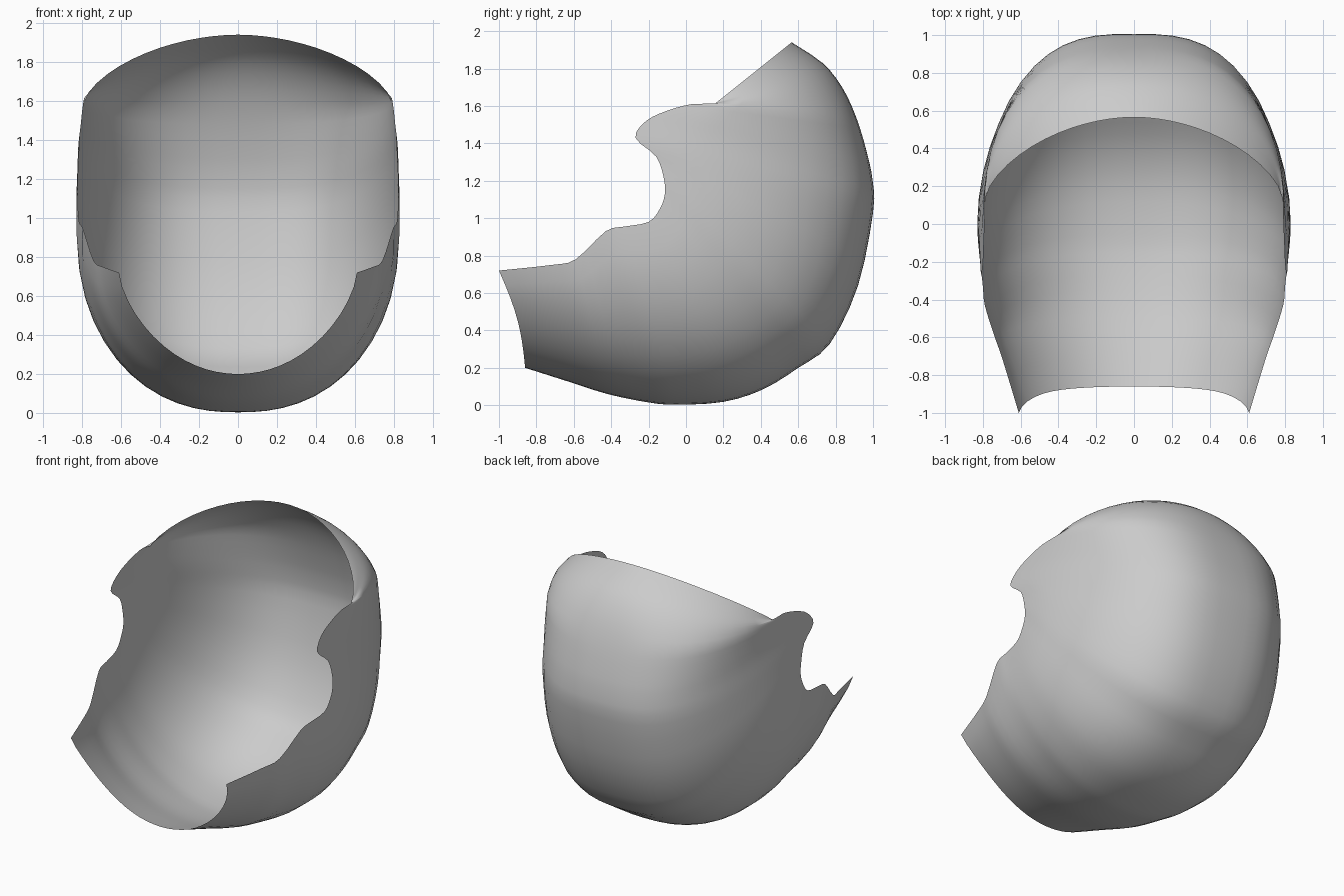
import bpy, bmesh, math
from mathutils import Vector

if "Cube" in bpy.data.objects:
    bpy.data.objects.remove(bpy.data.objects["Cube"])

# Ribs of the shell from front rim to top rim:
# centre line (y, z), side edge (y, z), half width at the side edge
RIBS = [
    (-.86, .20, -1.0, .72, .61), (-.64, .13, -.72, .75, .695),
    (-.42, .06, -.59, .78, .74), (-.20, .015, -.43, .93, .79),
    (-.05, .003, -.33, .955, .80), (.20, .018, -.20, .98, .815),
    (.41, .084, -.14, 1.05, .82), (.60, .20, -.113, 1.13, .82),
    (.77, .33, -.12, 1.22, .82), (.92, .64, -.16, 1.33, .815),
    (1.0, 1.03, -.27, 1.43, .81), (.998, 1.2, -.213, 1.52, .80),
    (.965, 1.36, -.10, 1.575, .795), (.91, 1.54, .03, 1.61, .79),
    (.835, 1.70, .10, 1.605, .79), (.73, 1.83, .13, 1.6, .785),
    (.565, 1.94, .14, 1.6, .785),
]
# Cross-section roundness (rib position, falloff power, width power)
ROUND = [(0, 1.5, .49), (4, 2.0, .41), (10, 2.1, .33), (13, 2.0, .35), (16, 1.5, .53)]
STEPS, COLS = 3, 14


def spline(i, f):
    """Catmull-Rom point between ribs i and i + 1."""
    n = len(RIBS) - 1
    p = [Vector(RIBS[min(max(i + k, 0), n)]) for k in (-1, 0, 1, 2)]
    return (p[1] * 2 + (p[2] - p[0]) * f
            + (p[0] * 2 - p[1] * 5 + p[2] * 4 - p[3]) * f * f
            + (p[1] * 3 - p[0] - p[2] * 3 + p[3]) * f ** 3) / 2


def roundness(u):
    for (u0, a0, k0), (u1, a1, k1) in zip(ROUND, ROUND[1:]):
        if u <= u1:
            f = (u - u0) / (u1 - u0)
            return a0 + (a1 - a0) * f, k0 + (k1 - k0) * f
    return ROUND[-1][1:]


def rib_points(u):
    """Points of one rib, from the left side edge under to the right one."""
    i = min(int(u), len(RIBS) - 2)
    cy, cz, by, bz, width = spline(i, u - i)
    a, k = roundness(u)
    bow = .028 * max(0, 1 - u / 3)
    bulge = .03 * math.sin(math.pi * u / (len(RIBS) - 1))
    pts = []
    for c in range(-COLS, COLS + 1):
        t = abs(c) / COLS
        s = 1 - math.cos(t ** 1.3 * math.pi / 2)
        x = width * (1 - (1 - s) ** a) ** k + bulge * 4 * s * (1 - s)
        pts.append((math.copysign(x, c) if c else 0,
                    cy + (by - cy) * s + bow * math.sin(math.pi * s),
                    cz + (bz - cz) * s))
    return pts


# Open curved shell
bm = bmesh.new()
rows = [[bm.verts.new(p) for p in rib_points(r / STEPS)]
        for r in range((len(RIBS) - 1) * STEPS + 1)]
for r0, r1 in zip(rows, rows[1:]):
    for j in range(2 * COLS):
        bm.faces.new((r0[j], r1[j], r1[j + 1], r0[j + 1]))
for f in bm.faces:
    f.smooth = True
bm.normal_update()
mesh = bpy.data.meshes.new("shell")
bm.to_mesh(mesh)
bm.free()

grey = bpy.data.materials.new("light grey")
grey.diffuse_color = (.6, .6, .6, 1)
grey.use_nodes = True
grey.node_tree.nodes["Principled BSDF"].inputs["Base Color"].default_value = grey.diffuse_color
mesh.materials.append(grey)
shell = bpy.data.objects.new("shell", mesh)
bpy.context.collection.objects.link(shell)
